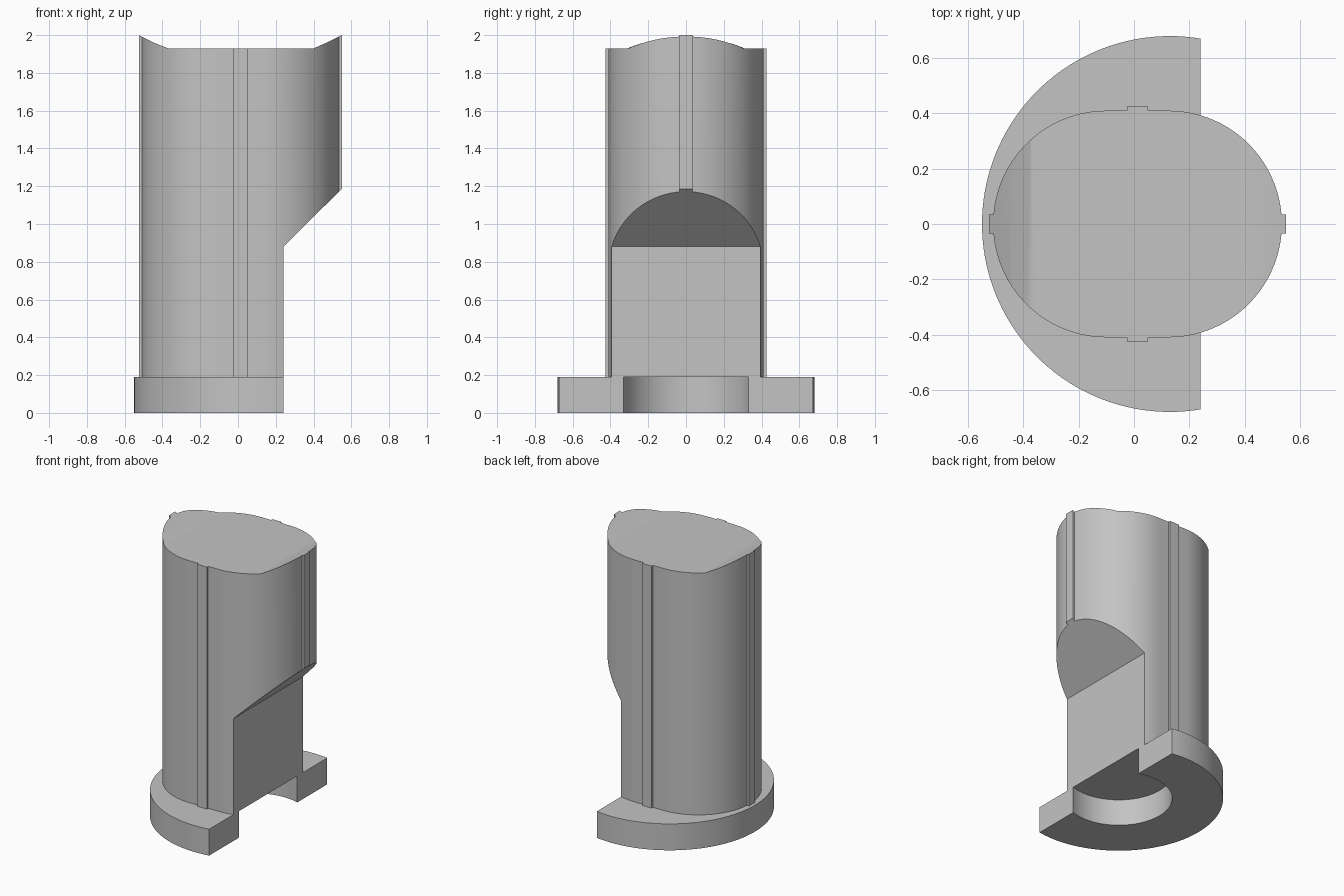
import bpy, bmesh
from math import sin, cos, asin, acos, pi
from mathutils import Vector

cube = bpy.data.objects.get("Cube")
if cube:
    bpy.data.objects.remove(cube, do_unlink=True)

grey = bpy.data.materials.new("plain grey")
grey.use_nodes = True
colour = (0.55, 0.55, 0.55, 1)
grey.diffuse_color = colour
bsdf = next(n for n in grey.node_tree.nodes if n.type == 'BSDF_PRINCIPLED')
bsdf.inputs["Base Color"].default_value = colour


def arc(cx, r, a0, a1, n=32):
    """Points along an arc centred on (cx, 0)."""
    return [(cx + r * cos(a0 + (a1 - a0) * i / n),
             r * sin(a0 + (a1 - a0) * i / n)) for i in range(n + 1)]


def prism(name, points, offset):
    """Closed solid made by extruding a flat outline."""
    bm = bmesh.new()
    face = bm.faces.new([bm.verts.new(p) for p in points])
    ext = bmesh.ops.extrude_face_region(bm, geom=[face])
    verts = [v for v in ext["geom"] if isinstance(v, bmesh.types.BMVert)]
    bmesh.ops.translate(bm, vec=Vector(offset), verts=verts)
    bmesh.ops.recalc_face_normals(bm, faces=bm.faces)
    mesh = bpy.data.meshes.new(name)
    bm.to_mesh(mesh)
    bm.free()
    mesh.materials.append(grey)
    obj = bpy.data.objects.new(name, mesh)
    bpy.context.collection.objects.link(obj)
    return obj


def smooth(obj):
    bpy.ops.object.select_all(action='DESELECT')
    obj.select_set(True)
    bpy.context.view_layer.objects.active = obj
    bpy.ops.object.shade_smooth_by_angle(angle=0.5)


CUT_X = 0.24      # flat side of the lower half
FLANGE_H = 0.19

# Flange: C-shaped ring with one flat, open side
cx, outer, inner = 0.13, 0.68, 0.348
a = acos((CUT_X - cx) / outer)
b = acos((CUT_X - cx) / inner)
ring = arc(cx, outer, a, 2 * pi - a, 80) + arc(cx, inner, 2 * pi - b, b, 56)
flange = prism("base_flange", [(x, y, 0) for x, y in ring], (0, 0, FLANGE_H))
smooth(flange)

# Body: stadium outline with four thin ribs, mirrored front to back
r, rib = 0.41, 0.035
t = asin(rib / r)
half = [(0.55, rib)]
half += arc(0.125, r, t, pi / 2)
half += [(0.05, r), (0.05, 0.425), (-0.025, 0.425), (-0.025, r)]
half += arc(-0.10, r, pi / 2, pi - t)
half += [(-0.525, rib)]
outline = half + [(x, -y) for x, y in reversed(half)]
body = prism("column_body", [(x, y, FLANGE_H) for x, y in outline], (0, 0, 2))

# Side profile: dished top, sloped underside and flat lower side
profile = [(-0.6, FLANGE_H - 0.1), (CUT_X, FLANGE_H - 0.1), (CUT_X, 0.88),
           (0.65, 1.285), (0.65, 2.055), (0.55, 2.0), (0.47, 1.96),
           (0.40, 1.93), (-0.37, 1.93), (-0.445, 1.96), (-0.525, 2.0),
           (-0.6, 2.042)]
cutter = prism("profile_cutter", [(x, -1, z) for x, z in profile], (0, 2, 0))
cutter.hide_render = True

mod = body.modifiers.new("profile", 'BOOLEAN')
mod.operation = 'INTERSECT'
mod.solver = 'EXACT'
mod.object = cutter
bpy.context.view_layer.update()
graph = bpy.context.evaluated_depsgraph_get()
shaped = bpy.data.meshes.new_from_object(body.evaluated_get(graph))
body.modifiers.clear()
body.data = shaped
bpy.data.objects.remove(cutter, do_unlink=True)
smooth(body)
